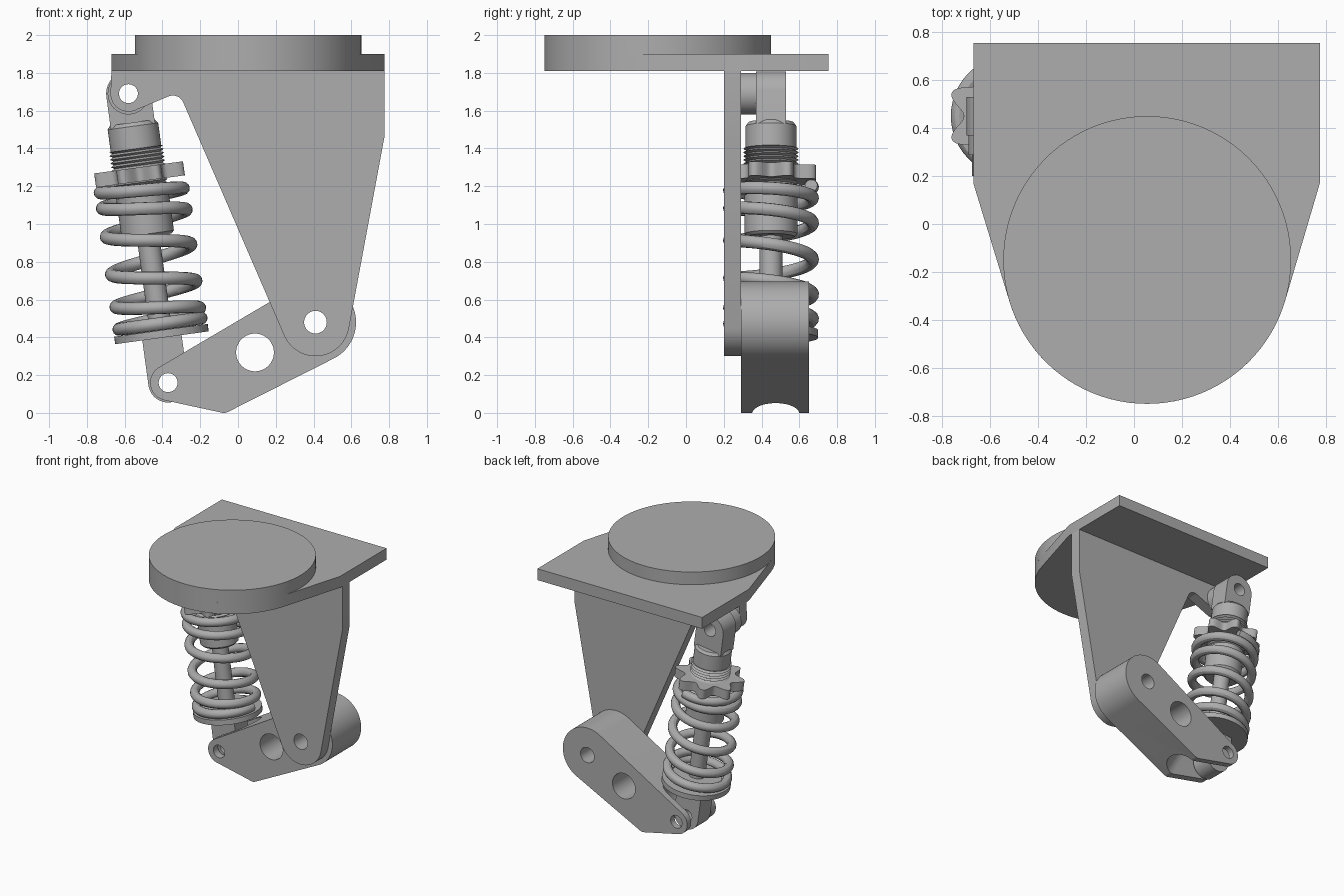
import bpy, bmesh
from math import sin, cos, pi, radians, atan2, hypot
from mathutils import Matrix, Vector

cube = bpy.data.objects.get("Cube")
if cube:
    bpy.data.objects.remove(cube, do_unlink=True)

grey = bpy.data.materials.new("plain_grey")
grey.use_nodes = True
COLOUR = (0.42, 0.42, 0.42, 1)
grey.diffuse_color = COLOUR
grey.node_tree.nodes["Principled BSDF"].inputs["Base Color"].default_value = COLOUR

STAND = Matrix.Rotation(pi / 2, 4, 'X')      # lifts a flat outline into the x-z plane


def arc(x, y, r, start, end, n=24):
    """Points of an arc, angles in degrees."""
    angles = [radians(start + (end - start) * i / n) for i in range(n + 1)]
    return [(x + r * cos(a), y + r * sin(a)) for a in angles]


def circle(x, y, r, n=48):
    return arc(x, y, r, 0, 360, n)[:-1]


def finish(name, bm, matrix=Matrix()):
    """Make an object: smooth curved faces, keep hard edges."""
    bmesh.ops.remove_doubles(bm, verts=bm.verts, dist=1e-5)
    bmesh.ops.recalc_face_normals(bm, faces=bm.faces)
    for face in bm.faces:
        face.smooth = True
        face.material_index = 0
    for edge in bm.edges:
        edge.smooth = edge.calc_face_angle(pi) < radians(30)
    bm.transform(matrix)
    mesh = bpy.data.meshes.new(name)
    bm.to_mesh(mesh)
    bm.free()
    mesh.materials.append(grey)
    obj = bpy.data.objects.new(name, mesh)
    bpy.context.collection.objects.link(obj)
    return obj


def from_curve(name, curve, matrix):
    temp = bpy.data.objects.new(name, curve)
    bpy.context.collection.objects.link(temp)
    bpy.context.view_layer.update()
    deps = bpy.context.evaluated_depsgraph_get()
    mesh = bpy.data.meshes.new_from_object(temp.evaluated_get(deps))
    bm = bmesh.new()
    bm.from_mesh(mesh)
    bpy.data.objects.remove(temp, do_unlink=True)
    bpy.data.meshes.remove(mesh)
    bpy.data.curves.remove(curve)
    return finish(name, bm, matrix)


def add_spline(curve, points, cyclic):
    spline = curve.splines.new('POLY')
    spline.points.add(len(points) - 1)
    for p, co in zip(spline.points, points):
        p.co = (*co, 1) if len(co) == 3 else (*co, 0, 1)
    spline.use_cyclic_u = cyclic


def plate(name, outlines, thickness, matrix):
    """Extrude an outline; further outlines become holes."""
    curve = bpy.data.curves.new(name, 'CURVE')
    curve.dimensions = '2D'
    curve.fill_mode = 'BOTH'
    curve.extrude = thickness / 2
    for points in outlines:
        add_spline(curve, points, True)
    return from_curve(name, curve, matrix)


def lathe(name, profile, matrix, n=48):
    """Spin (radius, height) points around z."""
    bm = bmesh.new()
    verts = [bm.verts.new((r, 0, z)) for r, z in profile]
    edges = [bm.edges.new(pair) for pair in zip(verts, verts[1:])]
    bmesh.ops.spin(bm, geom=verts + edges, cent=(0, 0, 0), axis=(0, 0, 1),
                   angle=2 * pi, steps=n, use_duplicate=False)
    return finish(name, bm, matrix)


def at(x, y, z):
    return Matrix.Translation((x, y, z))


# Shared pivot points in the x-z plane
LOW_EYE, HIGH_EYE, MAIN = (-0.37, 0.16), (-0.58, 1.69), (0.41, 0.48)

# Mounting plate and turntable disc
DISC = (0.055, -0.15, 0.60)
plate("mounting_plate",
      [[(0.775, 0.755), (-0.67, 0.755), (-0.67, 0.17)] + arc(*DISC, 196, 344, 40) + [(0.775, 0.17)]],
      0.09, at(0, 0, 1.855))
plate("turntable_disc", [circle(*DISC, 96)], 0.10, at(0, 0, 1.95))

# Side bracket with the upper shock boss
plate("side_bracket",
      [[(0.775, 1.81), (-0.67, 1.81)] + arc(*HIGH_EYE, 0.095, 180, 292)
       + arc(-0.345, 1.62, 0.06, 112, 24) + arc(*MAIN, 0.18, 204, 350) + [(0.775, 1.46)],
       circle(*HIGH_EYE, 0.05), circle(*MAIN, 0.06)],
      0.09, at(0, 0.245, 0) @ STAND)
plate("shock_boss", [circle(*HIGH_EYE, 0.11), circle(*HIGH_EYE, 0.05)],
      0.08, at(0, 0.33, 0) @ STAND)

# Swing arm, forked at the shock end
arm = plate("swing_arm",
            [arc(*MAIN, 0.215, -64, 120.5, 36) + arc(*LOW_EYE, 0.095, 120.5, 260)
             + arc(-0.075, 0.05, 0.05, 260, 296, 6),
             circle(*MAIN, 0.06), circle(0.09, 0.32, 0.10), circle(*LOW_EYE, 0.05)],
            0.36, at(0, 0.47, 0) @ STAND)
slot = plate("slot_cutter", [arc(0, 0, 0.125, -90, 90) + [(-0.6, 0.125), (-0.6, -0.125)]],
             1.4, at(-0.075, 0.475, 0) @ Matrix.Rotation(radians(-30), 4, 'Y'))
cut = arm.modifiers.new("fork_slot", 'BOOLEAN')
cut.operation = 'DIFFERENCE'
cut.solver = 'EXACT'
cut.object = slot
bpy.context.view_layer.update()
cut_mesh = bpy.data.meshes.new_from_object(
    arm.evaluated_get(bpy.context.evaluated_depsgraph_get()))
bpy.data.objects.remove(arm, do_unlink=True)
bpy.data.objects.remove(slot, do_unlink=True)
bm = bmesh.new()
bm.from_mesh(cut_mesh)
bpy.data.meshes.remove(cut_mesh)
finish("swing_arm", bm)

# Shock absorber frame: origin on the lower eye, z towards the upper eye
dx, dz = HIGH_EYE[0] - LOW_EYE[0], HIGH_EYE[1] - LOW_EYE[1]
LENGTH = hypot(dx, dz)
SHOCK = at(LOW_EYE[0], 0.45, LOW_EYE[1]) @ Matrix.Rotation(atan2(dx, dz), 4, 'Y')

plate("lower_shock_eye",
      [arc(0, 0, 0.105, 180, 360) + [(0.105, 0.25), (-0.105, 0.25)], circle(0, 0, 0.05)],
      0.155, SHOCK @ STAND)
plate("upper_shock_eye",
      [arc(0, LENGTH, 0.118, 0, 180) + [(-0.118, 1.37), (0.118, 1.37)], circle(0, LENGTH, 0.05)],
      0.16, SHOCK @ STAND)
lathe("spring_seat", [(0, 0.24), (0.25, 0.24), (0.25, 0.28), (0.18, 0.28), (0.18, 0.31), (0, 0.31)], SHOCK)
lathe("piston_rod", [(0, 0.29), (0.06, 0.29), (0.06, 0.85), (0, 0.85)], SHOCK)

# Damper body with threaded collar
thread = [(0.145 if i % 2 else 0.128, 1.0 + 0.01 * i) for i in range(26)]
lathe("damper_body",
      [(0, 0.78), (0.125, 0.78), (0.14, 0.795), (0.14, 1.0)] + thread
      + [(0.135, 1.25), (0.135, 1.37), (0.12, 1.39), (0, 1.39)], SHOCK)

# Adjuster ring with eight rounded knobs
knobs = []
for i in range(160):
    a = 2 * pi * i / 160
    r = 0.185 + 0.07 * ((1 - cos(8 * a)) / 2) ** 1.2
    knobs.append((r * cos(a), r * sin(a)))
plate("adjuster_ring", [knobs, circle(0, 0, 0.13)], 0.075, SHOCK @ at(0, 0, 1.113))

# Coil spring, tighter at both ends
coil = bpy.data.curves.new("coil_spring", 'CURVE')
coil.dimensions = '3D'
coil.bevel_depth = 0.034
coil.bevel_resolution = 4
coil.use_fill_caps = True
path = []
for i in range(-24, 255):
    turn = i / 48
    t = min(max(turn, 0), 5)
    s = 0.315 + 0.73 * (t / 5 - 0.064 * sin(2 * pi * t / 5)) + 0.03 * sin(pi * t / 5)
    a = pi - 2 * pi * turn
    path.append((0.22 * cos(a), 0.22 * sin(a), s))
add_spline(coil, path, False)
from_curve("coil_spring", coil, SHOCK)
